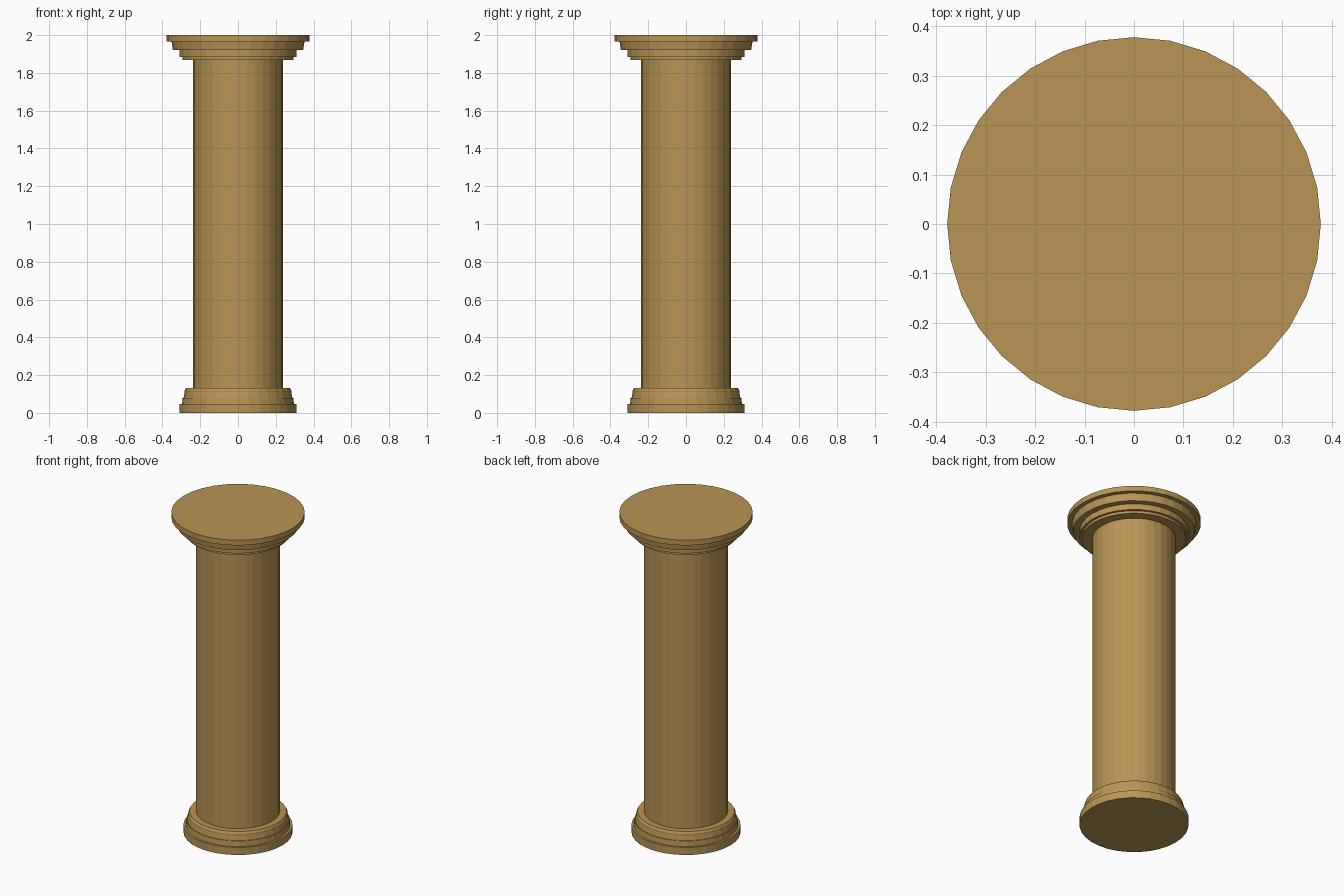
import bpy, bmesh
from math import cos, sin, pi

if "Cube" in bpy.data.objects:
    bpy.data.objects.remove(bpy.data.objects["Cube"])

SIDES = 32
stone = bpy.data.materials.new("tan_stone")
stone.diffuse_color = (0.48, 0.30, 0.09, 1)
stone.use_nodes = True
stone.node_tree.nodes["Principled BSDF"].inputs["Base Color"].default_value = stone.diffuse_color


def lathe(name, profile):
    """Revolve (radius, height) points into a capped, faceted solid."""
    bm = bmesh.new()
    rings = [[bm.verts.new((r * cos(2 * pi * i / SIDES), r * sin(2 * pi * i / SIDES), z))
              for i in range(SIDES)] for r, z in profile]
    for low, high in zip(rings, rings[1:]):
        for i in range(SIDES):
            j = (i + 1) % SIDES
            bm.faces.new((low[i], low[j], high[j], high[i]))
    bm.faces.new(rings[0][::-1])
    bm.faces.new(rings[-1])
    mesh = bpy.data.meshes.new(name)
    bm.to_mesh(mesh)
    bm.free()
    mesh.materials.append(stone)
    obj = bpy.data.objects.new(name, mesh)
    bpy.context.collection.objects.link(obj)


# Whole column in one profile: stepped foot, plain shaft, stepped capital
lathe("column", [
    # foot
    (0.309, 0), (0.309, 0.047), (0.296, 0.047), (0.293, 0.08),
    (0.288, 0.08), (0.282, 0.11), (0.282, 0.118), (0.275, 0.131),
    # shaft
    (0.237, 0.131), (0.237, 1.869),
    # capital
    (0.295, 1.869), (0.295, 1.885), (0.309, 1.885), (0.309, 1.922),
    (0.345, 1.922), (0.352, 1.967), (0.378, 1.967), (0.378, 2.0),
])
